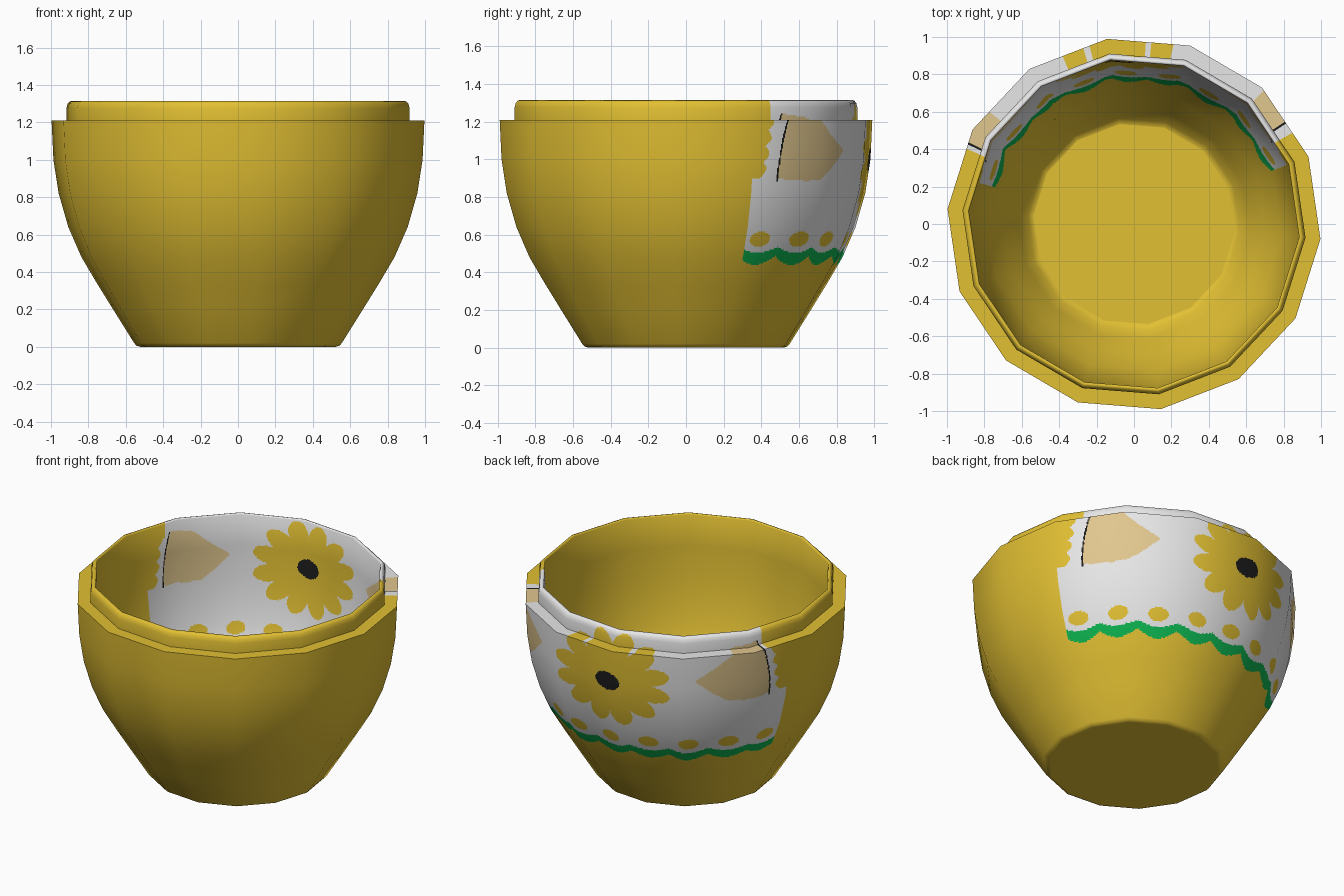
import bpy, math
from mathutils import Vector

if "Cube" in bpy.data.objects:
    bpy.data.objects.remove(bpy.data.objects["Cube"])

SIDES, START, MID = 14, -4.6, 93.0      # facets, first corner angle, middle of the painted apron
COLORS = [("yellow", (0.76, 0.525, 0.033)), ("white", (0.80, 0.80, 0.80)), ("tan", (0.75, 0.57, 0.27)),
          ("green", (0.004, 0.45, 0.08)), ("black", (0.012, 0.012, 0.013))]
YELLOW, WHITE, TAN, GREEN, BLACK = range(5)

# profile (radius, height): up the outside, over the ledge and rim, down the inside to the floor
PROFILE = [(0.525, 0), (0.545, 0.006), (0.557, 0.02), (0.67, 0.2), (0.757, 0.34), (0.84, 0.48), (0.91, 0.64),
           (0.962, 0.82), (0.99, 1.0), (1.0, 1.21), (0.92, 1.21),
           (0.92, 1.275), (0.914, 1.299), (0.904, 1.311), (0.892, 1.315),
           (0.886, 1.305), (0.885, 1.1), (0.877, 0.9), (0.858, 0.74), (0.83, 0.6), (0.79, 0.47),
           (0.71, 0.32), (0.62, 0.16), (0.57, 0.07), (0.54, 0.05)]
LEDGE = 9                               # index of the one flat, sharp-edged segment


def lerp(a, b, t):
    return a + (b - a) * t


def lookup(points, x):
    """Piecewise linear curve through sorted points."""
    for (x0, y0), (x1, y1) in zip(points, points[1:]):
        if x0 <= x <= x1:
            return lerp(y0, y1, (x - x0) / (x1 - x0))
    return None


def paint(a, z):
    """Colour of the wall at angle a (degrees) and height z."""
    u = abs(a - MID)
    bump = abs(math.cos(math.pi * (a - MID) / 16.5))
    # apron outline, scalloped at the sides
    if z < 0.9:
        limit = 72
    elif z < 1.209:
        limit = lerp(69, 66, (z - 0.9) / 0.31) - 1.8 * abs(math.sin(math.pi * (z - 0.9) / 0.085))
    else:
        limit = 63
    if u > limit or z < 0.485 - 0.045 * bump:
        return YELLOW
    if z < 0.533 - 0.03 * bump:
        return GREEN
    # row of dots above the hem
    da = (a - MID + 8.25) % 16.5 - 8.25
    if math.hypot(da / 4.2, (z - 0.575) / 0.04) < 1:
        return YELLOW
    # big flower with twelve petals
    fx, fz = (a - 95.3) / 24, (z - 0.995) / 0.31
    if math.hypot((a - 95.3) / 5.2, (z - 0.995) / 0.062) < 1:
        return BLACK
    if math.hypot(fx, fz) < 0.69 + 0.32 * abs(math.sin(6 * math.atan2(fz, fx))) ** 0.7:
        return YELLOW
    # hands with a dark cuff line
    h = abs(a - 94)
    cuff = 63.3 - 3.5 * max(0, (z - 0.88) / 0.35) ** 2
    if 0.88 < z < 1.24:
        if abs(h - cuff) < 0.3:
            return BLACK
        top = lookup([(34.5, 1.05), (42, 1.13), (46, 1.18), (49, 1.22), (58, 1.24), (66, 1.24)], h)
        low = lookup([(34.5, 1.04), (41, 0.95), (46, 0.895), (52, 0.885), (66, 0.90)], h)
        if h < cuff and top and low < z < top:
            return TAN
    return WHITE


# profile normals: averaged between segments, except on the flat ledge
seg_n = [Vector((z1 - z0, r0 - r1)).normalized() for (r0, z0), (r1, z1) in zip(PROFILE, PROFILE[1:])]
LAST = len(seg_n) - 1


def end_normal(i, j):
    if LEDGE in (i, j):
        return seg_n[i]
    other = seg_n[j] if 0 <= j <= LAST else Vector((0, -1 if j < 0 else 1))
    return (seg_n[i] + other).normalized()


verts, faces, mats, normals, index = [], [], [], [], {}


def vert(p):
    key = tuple(round(c, 5) for c in p)
    if key not in index:
        index[key] = len(verts)
        verts.append(key)
    return index[key]


# walls: coarse quads, cut finely where the apron is painted
for i, ((r0, z0), (r1, z1)) in enumerate(zip(PROFILE, PROFILE[1:])):
    n0, n1 = end_normal(i, i - 1), end_normal(i, i + 1)
    for k in range(SIDES):
        fine = max(z0, z1) > 0.44 and 1 <= k <= 6
        cols = 75 if fine else 1
        rows = max(1, round(abs(z1 - z0) / 0.008)) if fine else 1
        a0, a1 = START + k * 360 / SIDES, START + (k + 1) * 360 / SIDES
        c0, c1 = [Vector((math.cos(math.radians(a)), math.sin(math.radians(a)), 0)) for a in (a0, a1)]

        def point(s, t):
            return c0.lerp(c1, s) * lerp(r0, r1, t) + Vector((0, 0, lerp(z0, z1, t)))

        def normal(s, t):
            n = n0.lerp(n1, t)
            v = c0.lerp(c1, s).normalized() * n.x
            return Vector((v.x, v.y, n.y)).normalized()

        for c in range(cols):
            for r in range(rows):
                corners = [(x / cols, y / rows) for x, y in ((c, r), (c + 1, r), (c + 1, r + 1), (c, r + 1))]
                faces.append([vert(point(*q)) for q in corners])
                normals += [normal(*q) for q in corners]
                mats.append(paint(lerp(a0, a1, (c + 0.5) / cols), lerp(z0, z1, (r + 0.5) / rows)) if fine else YELLOW)

# flat base underneath and flat floor inside
for (radius, z), up in ((PROFILE[0], -1), (PROFILE[-1], 1)):
    disc = []
    for k in range(SIDES):
        a = math.radians(START + up * k * 360 / SIDES)
        disc.append(vert(Vector((radius * math.cos(a), radius * math.sin(a), z))))
    faces.append(disc)
    mats.append(YELLOW)
    normals += [Vector((0, 0, up))] * SIDES

mesh = bpy.data.meshes.new("painted_bowl")
mesh.from_pydata(verts, [], faces)
for name, col in COLORS:
    m = bpy.data.materials.new(name)
    m.diffuse_color = (*col, 1)
    m.use_nodes = True
    m.node_tree.nodes["Principled BSDF"].inputs["Base Color"].default_value = m.diffuse_color
    mesh.materials.append(m)
mesh.polygons.foreach_set("material_index", mats)
mesh.polygons.foreach_set("use_smooth", [True] * len(faces))
mesh.update()
mesh.normals_split_custom_set(normals)
bowl = bpy.data.objects.new("painted_bowl", mesh)
bpy.context.collection.objects.link(bowl)
